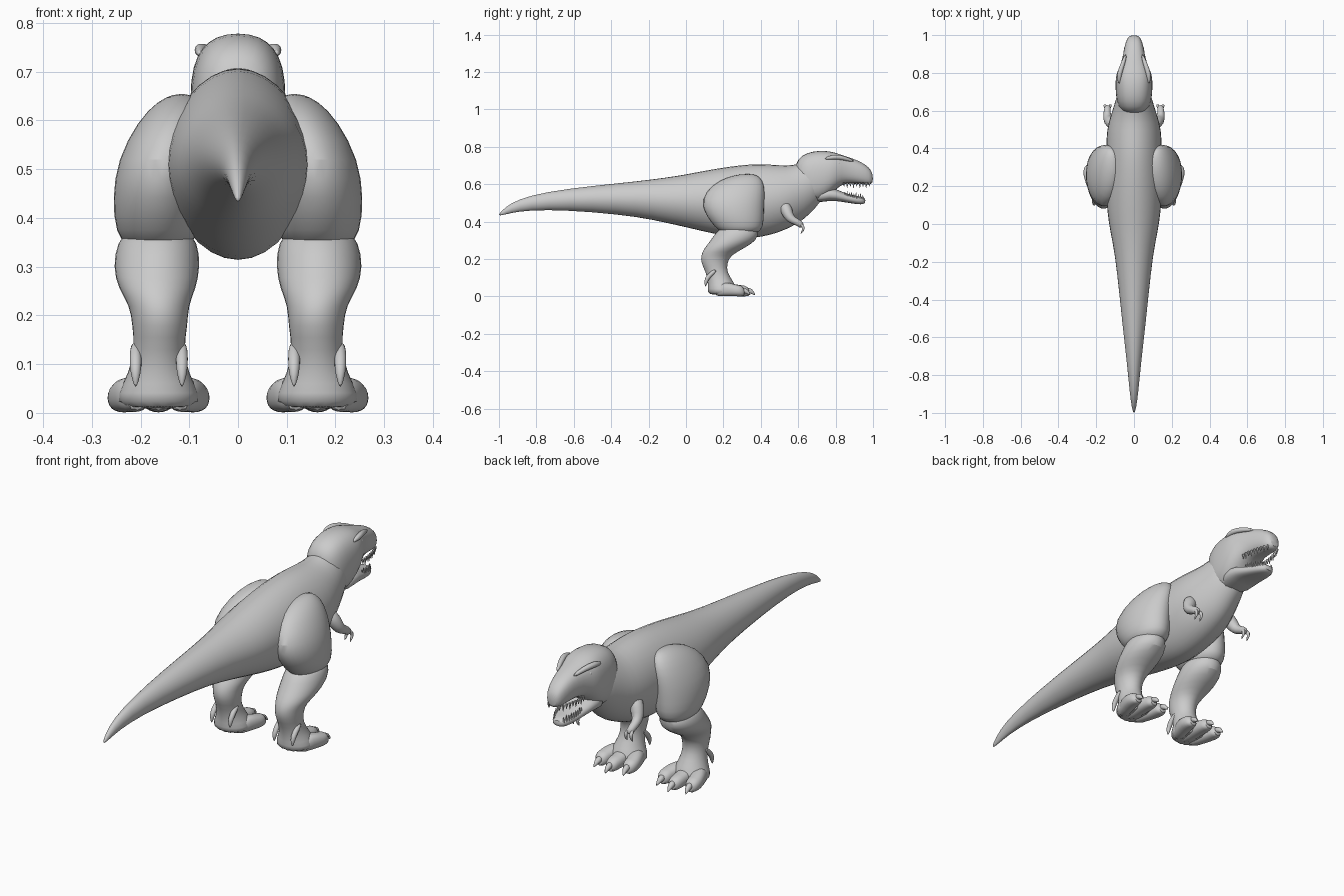
import bpy, bmesh, math
from mathutils import Vector as V

cube = bpy.data.objects.get("Cube")
if cube:
    bpy.data.objects.remove(cube)

grey = bpy.data.materials.new("stone_grey")
grey.use_nodes = True
grey.diffuse_color = (0.6, 0.6, 0.6, 1)
grey.node_tree.nodes["Principled BSDF"].inputs["Base Color"].default_value = (0.6, 0.6, 0.6, 1)


def ring(centre, side, up, power=1.0, n=16):
    """Closed superellipse around centre, spanned by side and up."""
    def curve(v):
        return math.copysign(abs(v) ** power, v)
    angles = [2 * math.pi * i / n for i in range(n)]
    return [V(centre) + V(side) * curve(math.sin(a)) + V(up) * curve(math.cos(a)) for a in angles]


def build(name, lofts, mirror=False, levels=1, angle=50):
    """Skin one or more lists of rings into a single smooth object."""
    bm = bmesh.new()
    for rings in lofts:
        rows = [[bm.verts.new(p) for p in r] for r in rings]
        n = len(rows[0])
        for a, b in zip(rows, rows[1:]):
            for i in range(n):
                bm.faces.new((a[i], a[(i + 1) % n], b[(i + 1) % n], b[i]))
        bm.faces.new(rows[0])
        bm.faces.new(rows[-1][::-1])
    bmesh.ops.recalc_face_normals(bm, faces=bm.faces)
    mesh = bpy.data.meshes.new(name)
    bm.to_mesh(mesh)
    bm.free()
    mesh.materials.append(grey)
    obj = bpy.data.objects.new(name, mesh)
    bpy.context.collection.objects.link(obj)
    if mirror:
        obj.modifiers.new("mirror", 'MIRROR').use_mirror_merge = False
    if levels:
        sub = obj.modifiers.new("smooth", 'SUBSURF')
        sub.levels = sub.render_levels = levels
    bpy.ops.object.select_all(action='DESELECT')
    bpy.context.view_layer.objects.active = obj
    obj.select_set(True)
    bpy.ops.object.shade_smooth_by_angle(angle=math.radians(angle))
    return obj


def along_y(table, power=1.0):
    """Rings from rows of y, top, bottom, half width."""
    return [ring((0, y, (t + b) / 2), (w * 1.02, 0, 0), (0, 0, (t - b) / 2 * 1.02), power)
            for y, t, b, w in table]


def tube(points, n=8):
    """Rings from rows of x, y, z, radius, square to the path."""
    out = []
    for i, p in enumerate(points):
        a, b = points[max(i - 1, 0)], points[min(i + 1, len(points) - 1)]
        d = (V(b[:3]) - V(a[:3])).normalized()
        ref = V((1, 0, 0)) if abs(d.x) < 0.8 else V((0, 0, 1))
        side = d.cross(ref).normalized()
        out.append(ring(p[:3], side * p[3], d.cross(side) * p[3], n=n))
    return out


# Trunk, tail and neck
build("body_and_tail", [along_y([
    (-1.0, .44, .432, .004), (-.97, .475, .437, .012), (-.9, .52, .455, .022),
    (-.75, .56, .465, .036), (-.5, .592, .452, .065), (-.25, .617, .425, .09),
    (-.1, .637, .392, .112), (0, .653, .37, .135), (.15, .683, .333, .15),
    (.3, .705, .308, .15), (.4, .71, .315, .148), (.5, .702, .342, .145),
    (.57, .70, .375, .125), (.63, .72, .41, .105), (.69, .73, .47, .088),
    (.74, .70, .53, .06)], 1.05)])

# Skull and jaw
build("skull", [along_y([
    (.58, .71, .56, .045), (.62, .757, .51, .085), (.68, .777, .50, .096),
    (.74, .78, .515, .098), (.79, .772, .56, .096), (.83, .757, .60, .076),
    (.88, .742, .605, .06), (.94, .718, .60, .05), (.98, .69, .597, .038),
    (1.0, .655, .605, .022)], .8)])
build("lower_jaw", [along_y([
    (.68, .565, .495, .07), (.77, .59, .515, .083), (.83, .56, .507, .066),
    (.89, .54, .497, .052), (.94, .535, .49, .038), (.96, .525, .5, .02)], .8)])
build("brow_ridge", [tube([(.078, .74, .735, .006), (.08, .79, .748, .016),
                           (.062, .84, .742, .013), (.042, .9, .722, .008)])], True)
build("eye", [tube([(.06, .812, .71, .015), (.074, .812, .71, .014),
                    (.08, .812, .71, .006)])], True)

# Teeth along both jaws
teeth = []
for i in range(9):
    f = i / 8
    x, y = .058 - .03 * f * f, .845 + .135 * f
    size = .018 + .008 * (i % 2)
    teeth.append(tube([(x, y, .61, .007), (x, y, .605 - size, .001)], 5))
    x, y, z = .05 - .025 * f * f, .85 + .095 * f, .545 - .017 * f
    teeth.append(tube([(x, y, z - .01, .006), (x, y, z + size * .8, .001)], 5))
build("teeth", teeth, True, 0)

# Legs: rows of z, y, half depth, x, half width
thigh = [(.655, .33, .03, .115, .015), (.64, .31, .085, .12, .045), (.6, .28, .14, .135, .07),
         (.52, .25, .17, .155, .093), (.44, .258, .158, .163, .095), (.37, .285, .13, .165, .087),
         (.33, .29, .09, .165, .06)]
shin = [(.38, .28, .075, .165, .06), (.35, .277, .112, .165, .083), (.3, .257, .125, .167, .09),
        (.255, .2, .105, .166, .08), (.22, .16, .08, .162, .06), (.18, .15, .07, .16, .057),
        (.13, .162, .056, .162, .05), (.08, .185, .068, .163, .062), (.04, .195, .078, .163, .085),
        (.005, .195, .08, .163, .085)]
for name, table in (("thigh", thigh), ("shin_and_ankle", shin)):
    build(name, [[ring((x, y, z), (w * 1.02, 0, 0), (0, d * 1.02, 0)) for z, y, d, x, w in table]], True)

# Feet: three toes with claws, and spurs behind the ankle
toes, claws = [], []
for spread, reach in ((-1, .31), (0, .335), (1, .31)):
    x = .163 + spread * .072
    mid = .163 + spread * .055
    toes.append([ring((px, y, h / 2), (w, 0, 0), (0, 0, h / 2), .85, 12) for px, y, w, h in (
        (.163 + spread * .04, .15, .025, .05), (mid, .21, .038, .085),
        (x, .265, .036, .062), (x, reach - .015, .033, .062), (x, reach + .005, .018, .04))])
    claws.append(tube([(x, reach - .015, .035, .018), (x, reach + .015, .03, .015),
                       (x + spread * .005, reach + .035, .006, .002)]))
for x in (.115, .21):
    claws.append(tube([(x, .165, .145, .012), (x, .12, .11, .014),
                       (x, .105, .08, .012), (x, .105, .052, .002)]))
build("toes", toes, True)
build("claws", claws, True)

# Arms with two clawed fingers
build("arm", [tube([(.095, .52, .5, .035), (.125, .54, .455, .036), (.14, .555, .415, .026),
                    (.143, .59, .4, .02), (.14, .615, .385, .02), (.137, .622, .37, .012)])], True)
build("fingers", [tube([(x, .612, .39, .009), (x + dx, .63, .37, .009),
                        (x + dx, .625, .35, .007), (x + dx, .612, .335, .001)])
                  for x, dx in ((.131, -.006), (.15, .004))], True)
